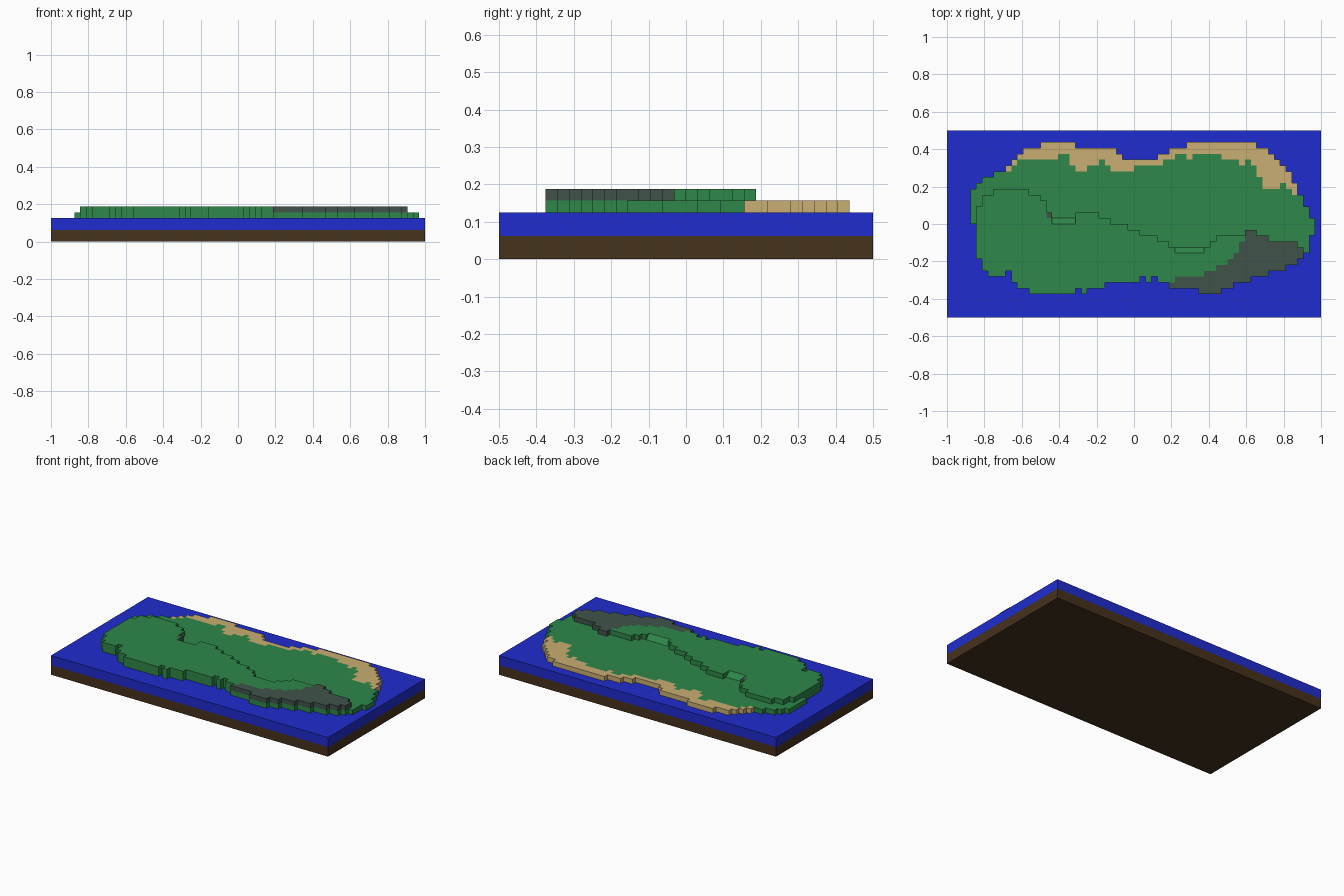
import bpy, bmesh
from mathutils import Vector

if "Cube" in bpy.data.objects:
    bpy.data.objects.remove(bpy.data.objects["Cube"])

U = 1 / 32                      # one terrain cell
NX, NY = 64, 32


def material(name, rgb):
    m = bpy.data.materials.new(name)
    m.diffuse_color = (*[(c / 255) ** 2.2 for c in rgb], 1)
    m.use_nodes = True
    m.node_tree.nodes["Principled BSDF"].inputs["Base Color"].default_value = m.diffuse_color
    return m


BROWN = material("earth", (72, 53, 34))
BLUE = material("water", (37, 48, 205))
GREEN = material("grass", (50, 134, 74))
SAND = material("sand", (200, 173, 114))
GREY = material("rock", (66, 84, 76))


def finish(name, bm, mats):
    # cell units -> model units, centred
    for v in bm.verts:
        v.co = Vector(((v.co.x - NX / 2) * U, (v.co.y - NY / 2) * U, v.co.z * U))
    bmesh.ops.recalc_face_normals(bm, faces=bm.faces[:])
    me = bpy.data.meshes.new(name)
    bm.to_mesh(me)
    bm.free()
    for m in mats:
        me.materials.append(m)
    ob = bpy.data.objects.new(name, me)
    bpy.context.collection.objects.link(ob)


def slab(name, z0, z1, mat):
    bm = bmesh.new()
    bmesh.ops.create_cube(bm, size=1)
    for v in bm.verts:
        v.co = ((v.co.x + .5) * NX, (v.co.y + .5) * NY, z0 if v.co.z < 0 else z1)
    finish(name, bm, [mat])


def steps(points, end):
    # stepped outline: (first column, row) pairs -> row for each column
    rows = {}
    for (c, r), (n, _) in zip(points, points[1:] + [(end, 0)]):
        for k in range(c, n):
            rows[k] = r
    return rows


def terrain(name, cells, z, mats):
    # one-cell-high plateau made of the given cells {(col, row): material index}
    bm = bmesh.new()
    grid = {}

    def vert(x, y):
        if (x, y) not in grid:
            grid[x, y] = bm.verts.new((x, y, z))
        return grid[x, y]

    for x, y in cells:
        bm.faces.new([vert(x, y), vert(x + 1, y), vert(x + 1, y + 1), vert(x, y + 1)])
    ext = bmesh.ops.extrude_face_region(bm, geom=bm.faces[:], use_keep_orig=True)
    bmesh.ops.translate(bm, vec=(0, 0, 1),
                        verts=[g for g in ext["geom"] if isinstance(g, bmesh.types.BMVert)])
    bmesh.ops.recalc_face_normals(bm, faces=bm.faces[:])
    for f in bm.faces:
        p = f.calc_center_median() - f.normal * .4
        f.material_index = cells.get((int(p.x), int(p.y)), 0)
    bmesh.ops.dissolve_limit(bm, angle_limit=.01, verts=bm.verts[:], edges=bm.edges[:],
                             delimit={'MATERIAL', 'NORMAL'})
    finish(name, bm, mats)


def ramp(name, x0, x1, y0, z, mat):
    # one-cell wedge sloping down towards the back
    bm = bmesh.new()
    a, b = [[bm.verts.new(p) for p in ((x, y0, z), (x, y0 + 1, z), (x, y0, z + 1))]
            for x in (x0, x1)]
    bm.faces.new(a)
    bm.faces.new(b)
    for i in range(3):
        j = (i + 1) % 3
        bm.faces.new((a[i], a[j], b[j], b[i]))
    finish(name, bm, [mat])


# base slabs
slab("earth_base", 0, 2, BROWN)
slab("water_layer", 2, 4, BLUE)

# stepped outlines
shore_back = steps([(4, 22), (5, 23), (6, 24), (8, 25), (10, 26), (11, 27), (12, 28), (13, 29),
                    (16, 30), (22, 29), (29, 28), (30, 27), (36, 28), (38, 29), (41, 30),
                    (53, 29), (55, 28), (56, 27), (57, 26), (58, 25), (59, 23), (60, 21),
                    (61, 19), (62, 17)], 63)
shore_front = steps([(4, 16), (5, 10), (6, 8), (7, 7), (10, 8), (11, 6), (12, 5), (14, 4),
                     (22, 5), (23, 4), (24, 5), (27, 6), (33, 7), (34, 6), (35, 7), (36, 6),
                     (38, 5), (43, 4), (47, 5), (49, 6), (52, 7), (55, 8), (58, 9), (60, 10),
                     (61, 11), (62, 14)], 63)
sand_front = steps([(10, 25), (11, 26), (12, 27), (19, 28), (21, 26), (22, 25), (24, 26),
                    (26, 27), (27, 26), (28, 25), (32, 26), (37, 27), (39, 28), (41, 27),
                    (42, 28), (47, 27), (50, 26), (51, 27), (52, 26), (53, 24), (54, 22),
                    (57, 23), (58, 22), (59, 21)], 60)
hill_back = steps([(5, 19), (6, 21), (8, 22), (14, 21), (16, 20), (17, 18), (18, 16), (22, 18),
                   (26, 17), (28, 16), (31, 15), (33, 14), (36, 13), (38, 12), (39, 11),
                   (44, 12), (45, 13), (46, 14), (51, 15), (53, 14), (55, 13), (60, 12)], 61)
rock_back = steps([(38, 6), (39, 7), (44, 8), (46, 9), (48, 10), (49, 11), (50, 13), (51, 15)], 61)

# lower plateau with beach
low = {(c, r): int(r >= sand_front.get(c, 99))
       for c in shore_back for r in range(shore_front[c], shore_back[c])}
terrain("lower_land_and_beach", low, 4, [GREEN, SAND])

# upper plateau with rocky corner
high = {(c, r): int(r < rock_back.get(c, 0))
        for c in hill_back for r in range(shore_front[c], hill_back[c])}
high[17, 17] = 1
terrain("upper_land_and_rock", high, 5, [GREEN, GREY])

# grassy ramps between plateaus
ramp("left_ramp", 18, 22, 16, 5, GREEN)
ramp("right_ramp", 39, 44, 11, 5, GREEN)
